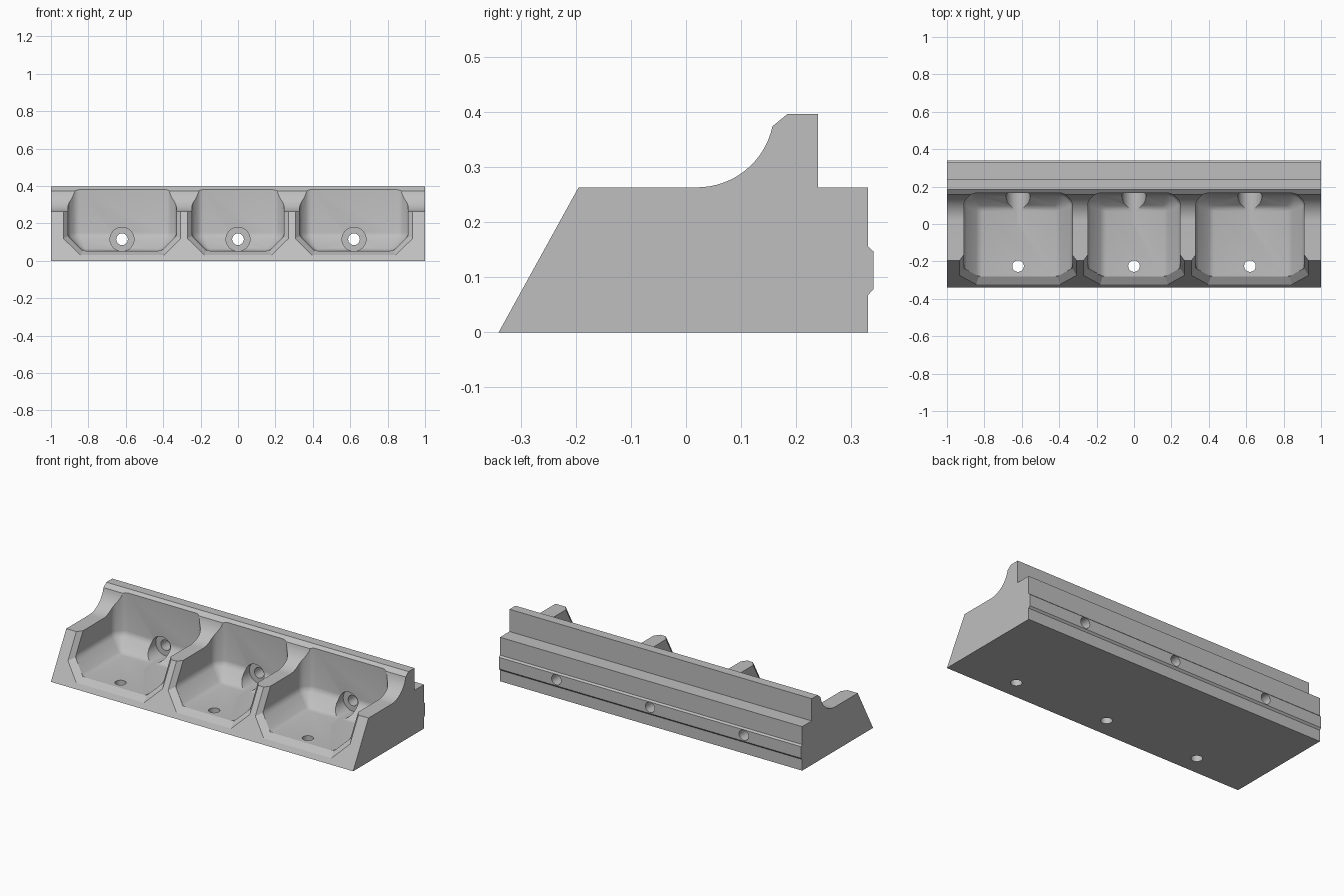
import bpy, bmesh, math
from mathutils import Matrix, Vector

cube = bpy.data.objects.get("Cube")
if cube:
    bpy.data.objects.remove(cube, do_unlink=True)

grey = bpy.data.materials.new("plain grey")
grey.use_nodes = True
colour = (0.52, 0.52, 0.52, 1)
grey.diffuse_color = colour
grey.node_tree.nodes["Principled BSDF"].inputs["Base Color"].default_value = colour


def add_object(name, bm):
    bmesh.ops.recalc_face_normals(bm, faces=bm.faces)
    mesh = bpy.data.meshes.new(name)
    bm.to_mesh(mesh)
    bm.free()
    mesh.materials.append(grey)
    obj = bpy.data.objects.new(name, mesh)
    bpy.context.collection.objects.link(obj)
    return obj


def loft(name, start, end):
    """Solid between two matching outlines."""
    bm = bmesh.new()
    a = [bm.verts.new(p) for p in start]
    b = [bm.verts.new(p) for p in end]
    n = len(a)
    bm.faces.new(a)
    bm.faces.new(b[::-1])
    for i in range(n):
        j = (i + 1) % n
        bm.faces.new((a[i], b[i], b[j], a[j]))
    return add_object(name, bm)


def rod(name, centre, radius, depth, along_y=False):
    bm = bmesh.new()
    turn = Matrix.Rotation(math.pi / 2 if along_y else 0, 4, "X")
    bmesh.ops.create_cone(bm, cap_ends=True, segments=40, radius1=radius,
                          radius2=radius, depth=depth,
                          matrix=Matrix.Translation(centre) @ turn)
    return add_object(name, bm)


def pocket(name, cx, w):
    """Bin shape with sloped lower sides and clipped back corners."""
    floor, shoulder, top = 0.053, 0.133, 0.6
    front, back, slope, clip = -0.6, 0.165, 0.08, 0.045
    bm = bmesh.new()
    for s in (-1, 1):
        for y in (front, back - slope):
            bm.verts.new((cx + s * (w - slope), y, floor))
        for z in (shoulder, top):
            bm.verts.new((cx + s * w, front, z))
            bm.verts.new((cx + s * w, back - clip, z))
            bm.verts.new((cx + s * (w - clip), back, z))
    bmesh.ops.convex_hull(bm, input=bm.verts)
    bmesh.ops.dissolve_limit(bm, angle_limit=0.01, verts=bm.verts, edges=bm.edges)
    obj = add_object(name, bm)
    bevel = obj.modifiers.new("soft corners", "BEVEL")
    bevel.width = 0.018
    bevel.segments = 3
    bevel.limit_method = "ANGLE"
    bevel.angle_limit = math.radians(25)
    return obj


def lip(name, cx, w):
    """Flared mouth parallel to the sloping front."""
    def outline(grow, shift):
        side, low = w + grow, 0.053 - grow
        cut = 0.08 + 0.4 * grow
        pts = [(-side, 0.6), (-side, low + cut), (cut - side, low),
               (side - cut, low), (side, low + cut), (side, 0.6)]
        return [(cx + x, -0.34 + 0.553 * z + shift, z) for x, z in pts]
    return loft(name, outline(0.046, -0.03), outline(0, 0.03))


# Body: one side profile with a concave sweep up to the back ridge
profile = [(-0.34, 0), (0.33, 0), (0.33, 0.067), (0.34, 0.078), (0.34, 0.147),
           (0.33, 0.156), (0.33, 0.263), (0.24, 0.263), (0.24, 0.396),
           (0.184, 0.396)]
for i in range(16, -1, -1):
    t = math.radians(78) * i / 16
    profile.append((0.02 + 0.14 * math.sin(t), 0.403 - 0.14 * math.cos(t)))
profile.append((-0.195, 0.263))
body = loft("rack_body", [(-1, y, z) for y, z in profile],
            [(1, y, z) for y, z in profile])

# Pockets with flared mouths, drain holes and counterbored screw holes
cutters = []
for cx, w in ((-0.62, 0.29), (0, 0.247), (0.62, 0.29)):
    cutters += [
        pocket("pocket_cutter", cx, w),
        lip("lip_cutter", cx, w),
        rod("drain_cutter", (cx, -0.225, 0), 0.031, 0.3),
        rod("screw_cutter", (cx, 0.25, 0.115), 0.031, 0.4, True),
        rod("counterbore_cutter", (cx, 0.1, 0.115), 0.064, 0.2, True),
    ]
for cutter in cutters:
    cutter.hide_render = True
    cut = body.modifiers.new("cut", "BOOLEAN")
    cut.operation = "DIFFERENCE"
    cut.solver = "EXACT"
    cut.object = cutter

# Bake the cuts and remove the cutters
bpy.context.view_layer.update()
graph = bpy.context.evaluated_depsgraph_get()
result = bpy.data.meshes.new_from_object(body.evaluated_get(graph))
body.modifiers.clear()
body.data = result
for cutter in cutters:
    bpy.data.objects.remove(cutter, do_unlink=True)
body.data.materials.clear()
body.data.materials.append(grey)
for face in body.data.polygons:
    face.material_index = 0

for obj in bpy.context.selected_objects:
    obj.select_set(False)
body.select_set(True)
bpy.context.view_layer.objects.active = body
bpy.ops.object.shade_smooth_by_angle(angle=math.radians(25))
